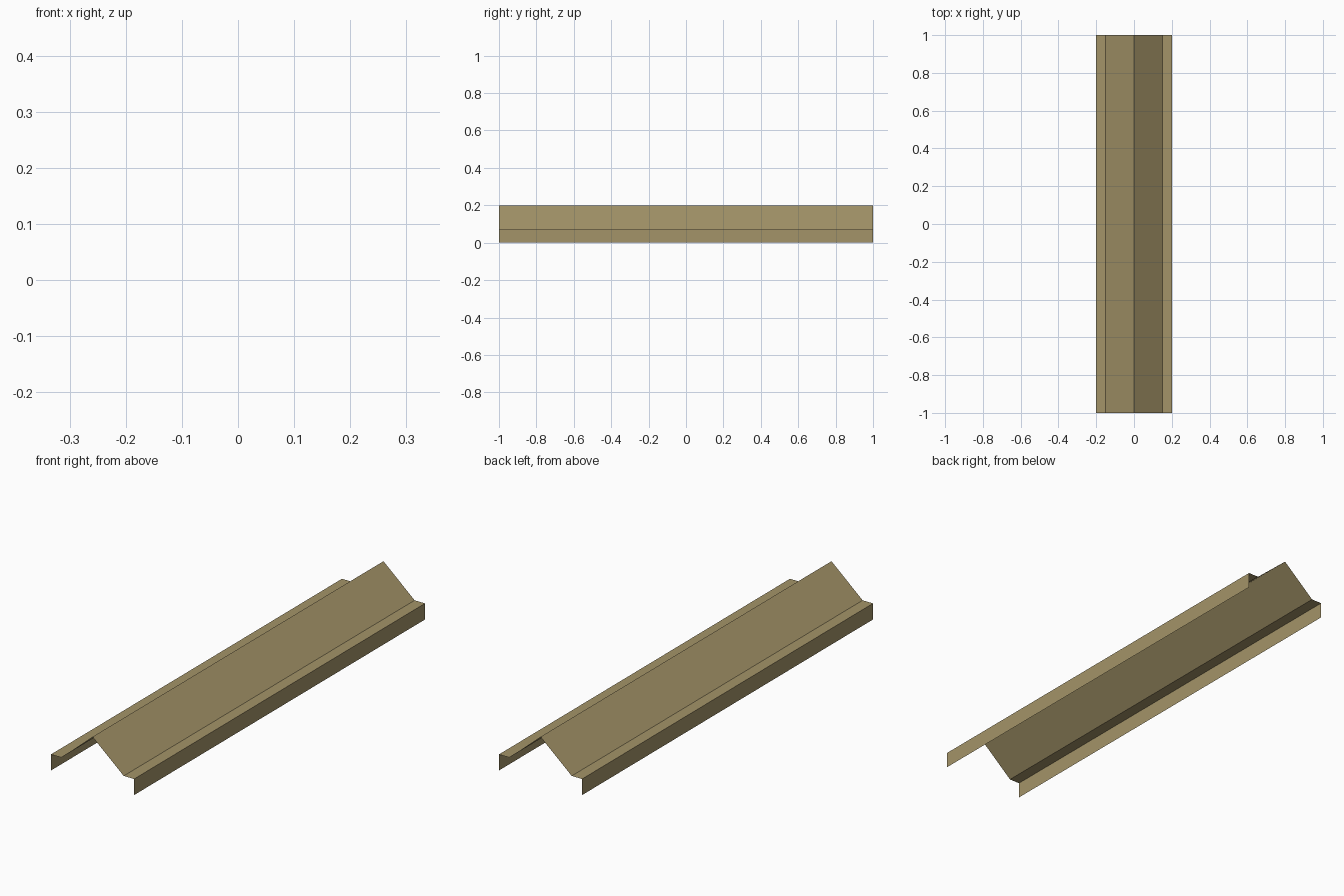
import bpy
import bmesh

if "Cube" in bpy.data.objects:
    bpy.data.objects.remove(bpy.data.objects["Cube"])

# Single tan sheet-metal colour
tan = bpy.data.materials.new("tan")
tan.diffuse_color = (0.37, 0.295, 0.14, 1)
tan.use_nodes = True
tan.node_tree.nodes["Principled BSDF"].inputs["Base Color"].default_value = tan.diffuse_color

# Half cross-section: lip bottom, lip top, flange inner edge, ridge
half = [(0.2, 0.0), (0.2, 0.07), (0.15, 0.07), (0.0, 0.2)]
profile = half + [(-x, z) for x, z in reversed(half[:-1])]

# Open folded sheet, extruded along y
bm = bmesh.new()
front = [bm.verts.new((x, -1, z)) for x, z in profile]
back = [bm.verts.new((x, 1, z)) for x, z in profile]
for i in range(len(profile) - 1):
    # wound so normals face up and outward
    bm.faces.new((front[i], back[i], back[i + 1], front[i + 1]))
mesh = bpy.data.meshes.new("ridge_cap")
bm.to_mesh(mesh)
bm.free()
mesh.materials.append(tan)
bpy.context.collection.objects.link(bpy.data.objects.new("ridge_cap", mesh))
